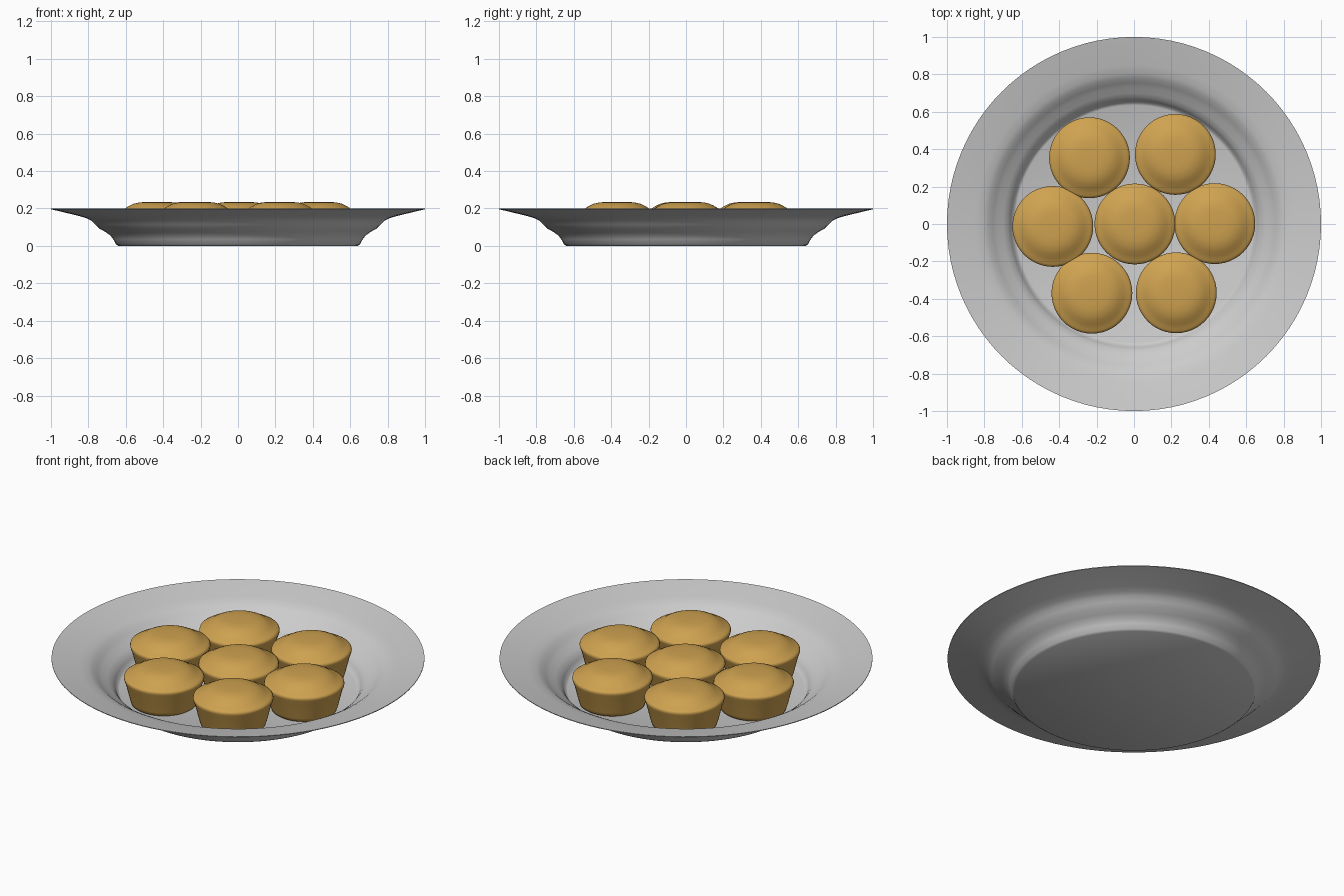
import bpy, bmesh, math

if "Cube" in bpy.data.objects:
    bpy.data.objects.remove(bpy.data.objects["Cube"])


def material(name, rgb):
    m = bpy.data.materials.new(name)
    m.diffuse_color = (*rgb, 1)
    m.use_nodes = True
    m.node_tree.nodes["Principled BSDF"].inputs["Base Color"].default_value = m.diffuse_color
    return m


def lathe(name, profile, steps, mat, loc=(0, 0, 0), angle=40):
    """Spin an (r, z) profile, listed from the bottom outwards, about z."""
    bm = bmesh.new()
    vs = [bm.verts.new((r, 0, z)) for r, z in profile]
    es = [bm.edges.new(p) for p in zip(vs, vs[1:])]
    bmesh.ops.spin(bm, geom=vs + es, cent=(0, 0, 0), axis=(0, 0, 1),
                   angle=2 * math.pi, steps=steps, use_duplicate=False)
    bmesh.ops.remove_doubles(bm, verts=bm.verts, dist=0.0001)
    bmesh.ops.recalc_face_normals(bm, faces=bm.faces)
    me = bpy.data.meshes.new(name)
    bm.to_mesh(me)
    bm.free()
    me.materials.append(mat)
    ob = bpy.data.objects.new(name, me)
    ob.location = loc
    bpy.context.collection.objects.link(ob)
    bpy.context.view_layer.objects.active = ob
    ob.select_set(True)
    bpy.ops.object.shade_smooth_by_angle(angle=math.radians(angle))
    ob.select_set(False)
    return ob


china = material("pale_grey", (0.6, 0.6, 0.6))
crust = material("golden_brown", (0.62, 0.36, 0.08))

# Plate: underside outwards to the rim, then back over the top
plate = [(0, 0), (0.64, 0), (0.652, 0.008), (0.667, 0.035), (0.682, 0.055),
         (0.71, 0.075), (0.74, 0.092), (0.765, 0.115), (0.785, 0.135),
         (0.81, 0.148), (0.85, 0.16), (1.0, 0.196), (1.0, 0.2),
         (0.85, 0.168), (0.805, 0.156), (0.778, 0.142), (0.755, 0.122),
         (0.73, 0.102), (0.7, 0.085), (0.675, 0.066), (0.66, 0.045),
         (0.648, 0.02), (0.635, 0.014), (0, 0.014)]
lathe("plate", plate, 96, china)

# Buns: tapered side, rounded shoulder and low domed top
bun = [(0, 0.014), (0.165, 0.014), (0.176, 0.022), (0.182, 0.04),
       (0.207, 0.14), (0.214, 0.158), (0.216, 0.168), (0.213, 0.177),
       (0.203, 0.183), (0.19, 0.188), (0.17, 0.2), (0.15, 0.213),
       (0.125, 0.225), (0.095, 0.232), (0.06, 0.235), (0, 0.235)]
spots = [(0.005, 0), (-0.434, -0.013), (0.432, 0.002), (-0.238, 0.354),
         (0.221, 0.372), (-0.225, -0.37), (0.226, -0.368)]
for i, (x, y) in enumerate(spots):
    lathe(f"bun_{i + 1}", bun, 48, crust, (x, y, 0), 60)
